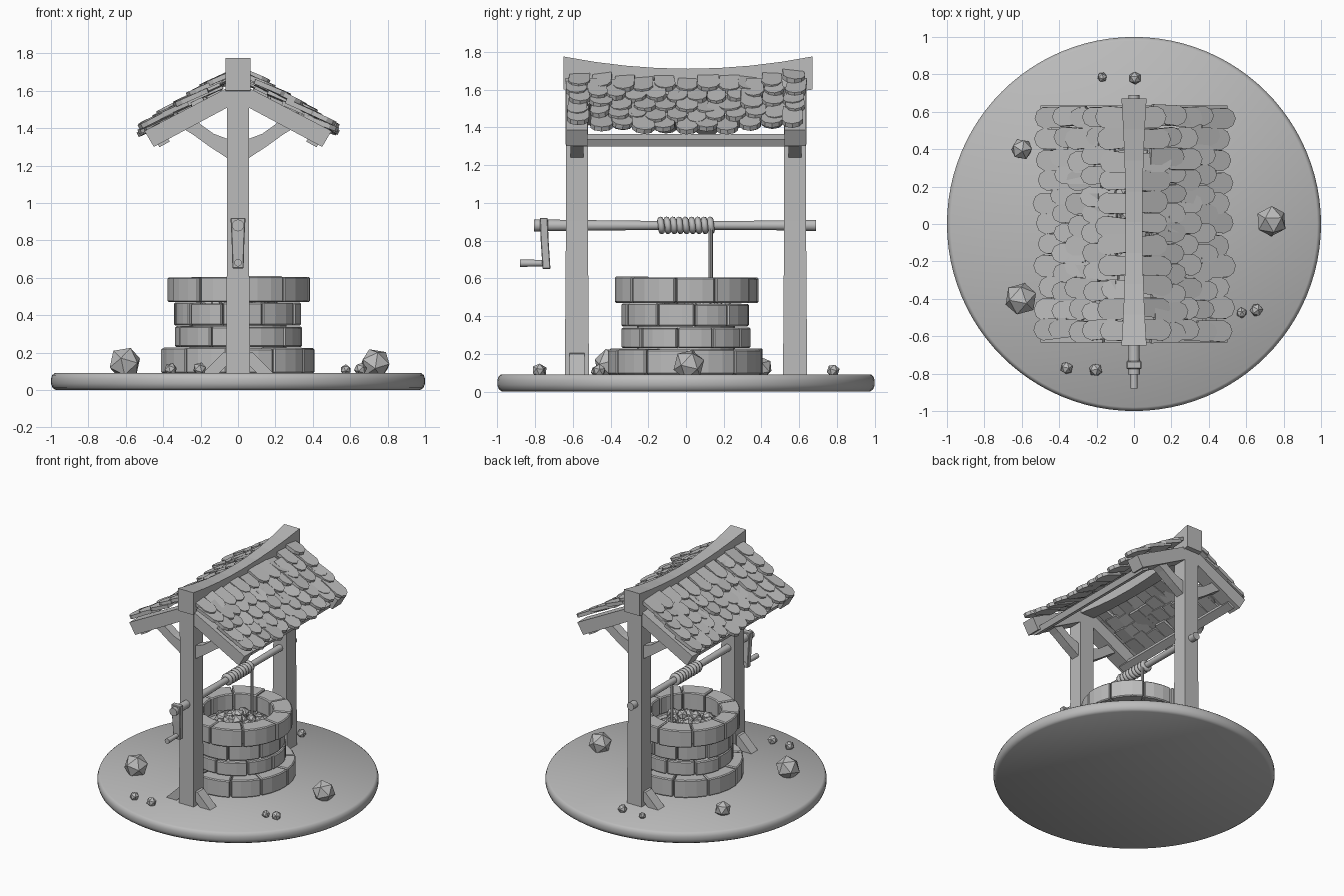
import bpy, bmesh, math, random
from mathutils import Vector, Matrix, Euler

random.seed(4)
cube = bpy.data.objects.get("Cube")
if cube:
    bpy.data.objects.remove(cube, do_unlink=True)

GREY = (0.5, 0.5, 0.5, 1)
mat = bpy.data.materials.new("stone_grey")
mat.use_nodes = True
mat.diffuse_color = GREY
mat.node_tree.nodes["Principled BSDF"].inputs["Base Color"].default_value = GREY


def jit(a):
    return random.uniform(-a, a)


def loft(bm, sections):
    """Skin a closed solid through rings of points."""
    rings = [[bm.verts.new(p) for p in s] for s in sections]
    n = len(rings[0])
    faces = [bm.faces.new(rings[0][::-1]), bm.faces.new(rings[-1])]
    for a, b in zip(rings, rings[1:]):
        for i in range(n):
            j = (i + 1) % n
            faces.append(bm.faces.new((a[i], a[j], b[j], b[i])))
    bmesh.ops.recalc_face_normals(bm, faces=faces)


def finish(name, bm, bevel=0, smooth=False):
    me = bpy.data.meshes.new(name)
    bm.to_mesh(me)
    bm.free()
    me.materials.append(mat)
    ob = bpy.data.objects.new(name, me)
    bpy.context.collection.objects.link(ob)
    if smooth:
        me.polygons.foreach_set("use_smooth", [True] * len(me.polygons))
    if bevel:
        mod = ob.modifiers.new("bevel", "BEVEL")
        mod.width = bevel
        mod.segments = 1
    return ob


def solid(name, sections, bevel=0, smooth=False):
    bm = bmesh.new()
    loft(bm, sections)
    return finish(name, bm, bevel, smooth)


def slab(name, outline, y0, y1, side=1):
    """Extrude an x-z outline from y0 to y1, mirrored by side."""
    return solid(name, [[(side * x, y, z) for x, z in outline] for y in (y0, y1)])


def circle(r, n, fn):
    return [fn(r * math.cos(math.tau * i / n), r * math.sin(math.tau * i / n)) for i in range(n)]


def rod(name, stations, z, n=12):
    """Round bar along y from (y, radius) stations."""
    ob = solid(name, [circle(r, n, lambda a, b: (a, y, z + b)) for y, r in stations])
    bpy.ops.object.select_all(action="DESELECT")
    bpy.context.view_layer.objects.active = ob
    ob.select_set(True)
    bpy.ops.object.shade_smooth_by_angle(angle=math.radians(40))
    return ob


def rock(bm, loc, r):
    m = Matrix.Translation(loc) @ Euler((jit(3), jit(3), jit(3))).to_matrix().to_4x4()
    bmesh.ops.create_icosphere(bm, subdivisions=1, radius=r, matrix=m)


# Round ground plate with a soft rim
plate = [(0.975, 0), (0.992, 0.012), (1, 0.035), (1, 0.06), (0.993, 0.08), (0.98, 0.09)]
solid("ground_plate", [circle(r, 96, lambda a, b: (a, b, z)) for r, z in plate], smooth=True)

# Well wall: four courses of curved blocks
courses = [(0.09, 0.225, 0.41), (0.23, 0.34, 0.342), (0.345, 0.465, 0.337), (0.47, 0.605, 0.382)]
for k, (z0, z1, rad) in enumerate(courses):
    bm = bmesh.new()
    count = 10
    cuts = [math.tau * (i + k * 0.5 + 0.2 + jit(0.12)) / count for i in range(count)]
    cuts.append(cuts[0] + math.tau)
    for a0, a1 in zip(cuts, cuts[1:]):
        r, top = rad + jit(0.006), z1 + jit(0.004)
        secs = []
        for s in range(4):
            a = a0 + 0.01 + (a1 - a0 - 0.02) * s / 3
            c, d = math.cos(a), math.sin(a)
            secs.append([(c * q, d * q, z) for q, z in ((0.25, z0), (r, z0), (r, top), (0.25, top))])
        loft(bm, secs)
    finish(f"well_course_{k + 1}", bm, 0.007)

# Rubble filling the shaft
solid("shaft_floor", [circle(0.26, 24, lambda a, b: (a, b, z)) for z in (0.1, 0.46)])
bm = bmesh.new()
for i in range(34):
    a, d = i * 2.4, 0.205 * math.sqrt((i + 0.5) / 34)
    rock(bm, (d * math.cos(a), d * math.sin(a), 0.47 + jit(0.02)), random.uniform(0.035, 0.055))
finish("shaft_rubble", bm)

# Loose rocks on the ground
bm = bmesh.new()
for x, y, r in [(-0.6, 0.4, 0.06), (0.735, 0.015, 0.085), (-0.605, -0.4, 0.09), (0.575, -0.475, 0.03),
                (0.655, -0.46, 0.036), (-0.36, -0.77, 0.035), (-0.205, -0.78, 0.037),
                (-0.17, 0.785, 0.027), (0.005, 0.78, 0.035)]:
    rock(bm, (x, y, 0.09 + r * 0.6), r)
finish("ground_rocks", bm)

# Posts, rafters, braces at both ends
RAFTER = [(0.02, 1.635), (0.5, 1.385), (0.45, 1.3), (0.02, 1.53)]
BRACE = [(0.05, 1.34), (0.13, 1.37), (0.2, 1.42), (0.25, 1.47), (0.33, 1.42), (0.24, 1.365), (0.15, 1.3), (0.05, 1.235)]
FOOT = [(0.05, 0.205), (0.08, 0.2), (0.19, 0.09), (0.1, 0.09), (0.05, 0.14)]
for end, label in ((-1, "front"), (1, "back")):
    yc = end * 0.578
    solid(f"{label}_post", [[(sx * w, yc + sy * w, z) for sx, sy in ((-1, -1), (1, -1), (1, 1), (-1, 1))]
                            for z, w in ((0.08, 0.064), (0.9, 0.058), (1.62, 0.06))])
    for side, hand in ((1, "left"), (-1, "right")):
        slab(f"{label}_{hand}_rafter", RAFTER, yc - 0.055, yc + 0.055, side)
        slab(f"{label}_{hand}_brace", BRACE, yc - 0.035, yc + 0.035, side)
        if label == "front" or hand == "right":
            slab(f"{label}_{hand}_foot_brace", FOOT, yc - 0.04, yc + 0.04, side)

# Sagging ridge beam
secs = []
for i in range(9):
    t = i / 4 - 1
    w, top, low = 0.045 + 0.022 * t * t, 1.71 + 0.065 * t * t, 1.545 + 0.055 * t * t
    y = 0.01 + 0.66 * t
    secs.append([(-w, y, low), (w, y, low), (w, y, top), (-w, y, top)])
solid("ridge_beam", secs)

# Eave beams and overlapping shingles on both slopes
TIP = [(-0.2, -0.9), (-0.05, -1), (-0.015, -0.65), (0, 0), (-0.015, 0.65), (-0.05, 1), (-0.2, 0.9)]
for side, hand in ((1, "left"), (-1, "right")):
    slab(f"{hand}_eave_beam", [(0.385, 1.365), (0.44, 1.335), (0.42, 1.298), (0.365, 1.328)], -0.6, 0.6, side)
    bm = bmesh.new()
    for row in range(5):
        count = 11 + row % 2
        width = 1.25 / count
        for i in range(count):
            y = -0.625 + width * (i + 0.5) + jit(0.008)
            x = 0.185 + 0.084 * row + jit(0.018)
            sag = 0.05 * (1 - (y / 0.63) ** 2)
            z = 1.635 - 0.625 * (x - 0.185) - sag + jit(0.006)
            rot = Euler((jit(0.08), math.radians(25) + jit(0.06), jit(0.09))).to_matrix()
            half = width * (0.5 + jit(0.03))
            secs = []
            for h in (-0.012, 0.014):
                ring = []
                for u, v in TIP:
                    p = rot @ Vector((u, v * half, h)) + Vector((x, y, z))
                    ring.append((side * p.x, p.y, p.z))
                secs.append(ring)
            loft(bm, secs)
    finish(f"{hand}_shingles", bm)

# Windlass axle, crank and handle
rod("axle", [(-0.805, 0.032), (-0.53, 0.028), (0, 0.022), (0.53, 0.026), (0.69, 0.03)], 0.88)
solid("crank_arm", [[(-w, -0.77 + s, z), (w, -0.77 + s, z), (w, -0.728 + s, z), (-w, -0.728 + s, z)]
                    for z, w, s in ((0.65, 0.03, 0.01), (0.8, 0.034, 0), (0.92, 0.04, -0.005))], 0.004)
rod("crank_handle", [(-0.88, 0.02), (-0.72, 0.016)], 0.68)

# Rope coils and hanging rope
for i in range(9):
    bpy.ops.mesh.primitive_torus_add(major_radius=0.03, minor_radius=0.017, major_segments=16, minor_segments=8,
                                     location=(0, -0.132 + i * 0.033, 0.88),
                                     rotation=(math.pi / 2 + 0.12, 0, jit(0.1)))
    coil = bpy.context.object
    coil.name = f"rope_coil_{i + 1}"
    coil.data.materials.append(mat)
    bpy.ops.object.shade_smooth()
solid("hanging_rope", [circle(0.012, 8, lambda a, b: (0.03 + a, 0.13 + b, z)) for z in (0.45, 0.88)])
